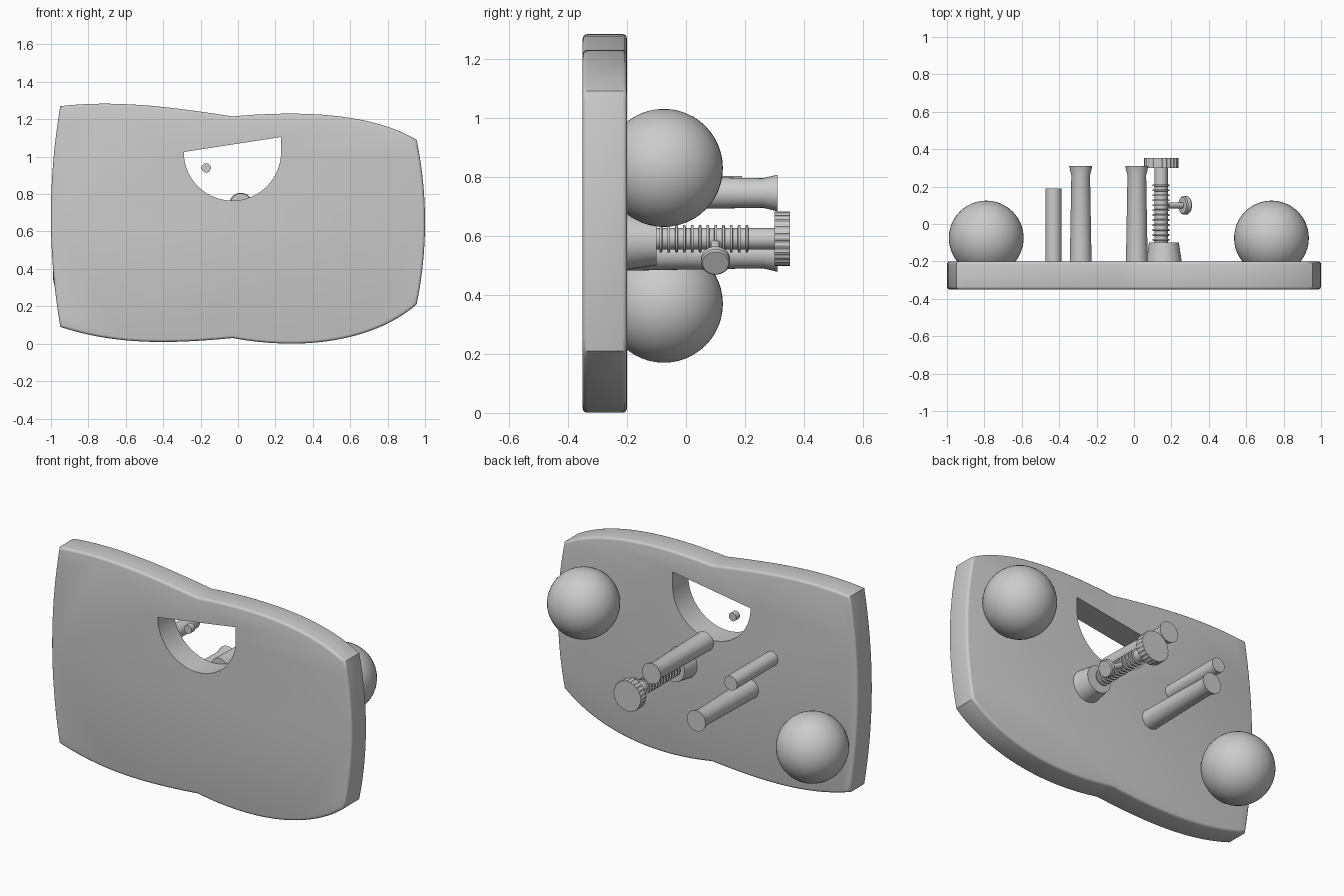
import bpy, bmesh, math
from mathutils import Vector
from mathutils.geometry import interpolate_bezier

if "Cube" in bpy.data.objects:
    bpy.data.objects.remove(bpy.data.objects["Cube"])

GREY = (0.6, 0.6, 0.6, 1)
grey = bpy.data.materials.new("plain grey")
grey.use_nodes = True
grey.diffuse_color = GREY
grey.node_tree.nodes["Principled BSDF"].inputs["Base Color"].default_value = GREY

FRONT, BACK = -0.35, -0.2


def finish(name, bm, angle=35):
    bmesh.ops.recalc_face_normals(bm, faces=bm.faces)
    mesh = bpy.data.meshes.new(name)
    bm.to_mesh(mesh)
    bm.free()
    mesh.materials.append(grey)
    obj = bpy.data.objects.new(name, mesh)
    bpy.context.collection.objects.link(obj)
    smooth(obj, angle)
    return obj


def smooth(obj, angle=35):
    bpy.ops.object.select_all(action="DESELECT")
    obj.select_set(True)
    bpy.context.view_layer.objects.active = obj
    bpy.ops.object.shade_smooth_by_angle(angle=math.radians(angle))


def slab(outline, y0, y1, bevel=0):
    """Extrude an x-z outline along y, optionally rounding its rim."""
    bm = bmesh.new()
    face = bm.faces.new([bm.verts.new((x, y0, z)) for x, z in outline])
    moved = bmesh.ops.extrude_face_region(bm, geom=[face])["geom"]
    verts = [v for v in moved if isinstance(v, bmesh.types.BMVert)]
    bmesh.ops.translate(bm, verts=verts, vec=(0, y1 - y0, 0))
    if bevel:
        rim = [e for e in bm.edges if abs(e.verts[0].co.y - e.verts[1].co.y) < 1e-5]
        bmesh.ops.bevel(bm, geom=rim, offset=bevel, segments=3, profile=0.5, affect="EDGES")
    return bm


def turned(name, start, direction, profile, sides=32, knurl=0):
    """Solid of revolution; profile holds (distance along axis, radius)."""
    bm = bmesh.new()
    turn = Vector(direction).to_track_quat("Z", "Y")
    rings = []
    for d, r in profile:
        ring = []
        for i in range(sides):
            a = math.tau * i / sides
            rad = r - knurl * (i // 2 % 2)
            p = Vector((rad * math.cos(a), rad * math.sin(a), d))
            ring.append(bm.verts.new(turn @ p + Vector(start)))
        rings.append(ring)
    for low, high in zip(rings, rings[1:]):
        for i in range(sides):
            j = (i + 1) % sides
            bm.faces.new((low[i], low[j], high[j], high[i]))
    bm.faces.new(rings[0])
    bm.faces.new(rings[-1])
    return finish(name, bm)


# Wavy plate: each side is one bezier between neighbouring corners
corners = [(-0.95, 1.27), (-0.03, 1.215), (0.955, 1.09),
           (0.955, 0.21), (-0.03, 0.03), (-0.95, 0.09)]
handles = [((-0.65, 1.305), (-0.35, 1.265)), ((0.35, 1.25), (0.72, 1.23)),
           ((1.015, 0.8), (1.015, 0.5)), ((0.76, 0.04), (0.41, -0.05)),
           ((-0.35, 0.0), (-0.65, -0.01)), ((-1.017, 0.48), (-1.017, 0.88))]
outline = []
for i, (h1, h2) in enumerate(handles):
    a, b = corners[i], corners[(i + 1) % len(corners)]
    points = interpolate_bezier(*[Vector((*p, 0)) for p in (a, h1, h2, b)], 20)
    outline += [(p.x, p.y) for p in points[:-1]]
plate = finish("plate", slab(outline, FRONT, BACK, 0.015))

# Half-round window cut with a slanted top
window = [(-0.29, 1.025), (0.23, 1.105)]
for i in range(40):
    a = -math.pi * i / 40
    window.append((-0.03 + 0.26 * math.cos(a), 1.025 + 0.26 * math.sin(a)))
cutter = finish("window_cutter", slab(window, FRONT - 0.1, BACK + 0.1))
cutter.hide_render = True
cut = plate.modifiers.new("window", "BOOLEAN")
cut.object = cutter
cut.solver = "EXACT"
bpy.context.view_layer.objects.active = plate
bpy.ops.object.modifier_apply(modifier=cut.name)
bpy.data.objects.remove(cutter)
smooth(plate)

# Balls on the back
for name, x, z in (("left_ball", 0.735, 0.83), ("right_ball", -0.79, 0.37)):
    bm = bmesh.new()
    bmesh.ops.create_uvsphere(bm, u_segments=48, v_segments=24, radius=0.2)
    bmesh.ops.translate(bm, verts=bm.verts, vec=(x, -0.075, z))
    finish(name, bm)

# Posts on the back
back = (0, 1, 0)
flared = [(0, 0.058), (0.46, 0.05), (0.51, 0.062)]
turned("middle_flared_post", (0.015, BACK, 0.745), back, flared)
turned("right_flared_post", (-0.285, BACK, 0.54), back, flared)
turned("plain_post", (-0.43, BACK, 0.76), back, [(0, 0.043), (0.39, 0.043)])
turned("window_pin", (-0.17, -0.235, 0.94), back, [(0, 0.025), (0.035, 0.025)])

# Adjusting screw: collar, ringed shaft, knurled head
turned("screw_collar", (0.16, BACK, 0.58), back, [(0, 0.095), (0.1, 0.08)])
shaft = [(0, 0.036)]
for i in range(12):
    d = 0.115 + i * 0.0265
    shaft += [(d - 0.005, 0.036), (d - 0.004, 0.046), (d + 0.004, 0.046), (d + 0.005, 0.036)]
shaft.append((0.52, 0.036))
turned("screw_shaft", (0.145, BACK, 0.59), back, shaft)
turned("screw_head", (0.145, 0.3, 0.59), back, [(0, 0.092), (0.052, 0.092)], 96, 0.004)

# Side thumb knob, angled downward
turned("thumb_knob", (0.145, 0.1, 0.59), (0.87, 0, -0.5),
       [(0, 0.016), (0.13, 0.016), (0.131, 0.044), (0.137, 0.049),
        (0.159, 0.049), (0.165, 0.044)])
